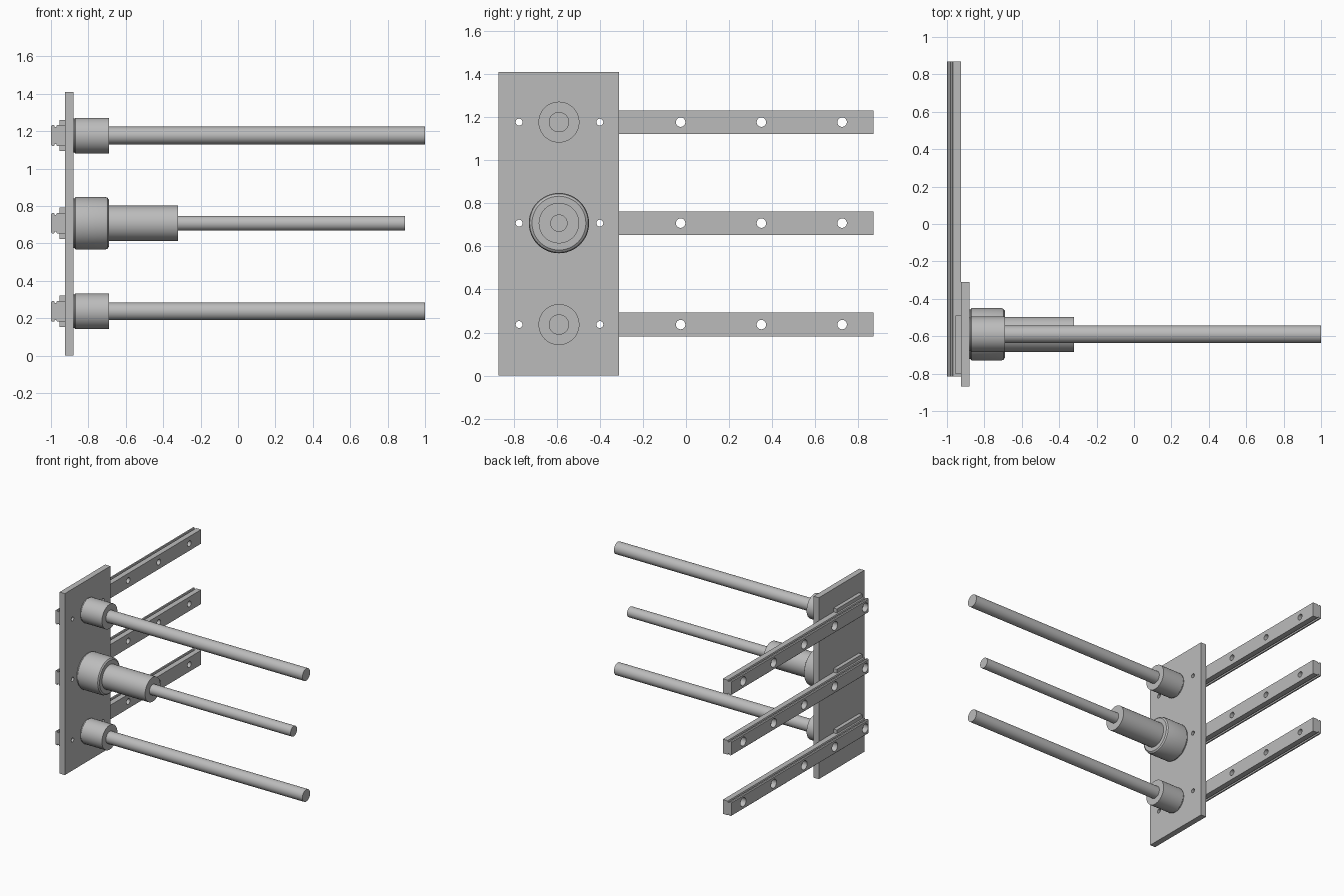
import bpy, bmesh, math
from mathutils import Matrix, Vector

cube = bpy.data.objects.get("Cube")
if cube:
    bpy.data.objects.remove(cube, do_unlink=True)

steel = bpy.data.materials.new("brushed_grey")
steel.use_nodes = True
GREY = (0.5, 0.5, 0.5, 1)
steel.diffuse_color = GREY
steel.node_tree.nodes["Principled BSDF"].inputs["Base Color"].default_value = GREY

AXIS_Y = -0.59
LEVELS = {"lower": 0.237, "middle": 0.708, "upper": 1.177}
HOLES = [-0.775 + 0.375 * i for i in range(5)]


def finish(name, bm):
    bmesh.ops.recalc_face_normals(bm, faces=bm.faces)
    mesh = bpy.data.meshes.new(name)
    bm.to_mesh(mesh)
    bm.free()
    mesh.materials.append(steel)
    obj = bpy.data.objects.new(name, mesh)
    bpy.context.collection.objects.link(obj)
    return obj


def activate(obj):
    bpy.ops.object.select_all(action='DESELECT')
    obj.select_set(True)
    bpy.context.view_layer.objects.active = obj


def box(name, low, high):
    bm = bmesh.new()
    low, high = Vector(low), Vector(high)
    matrix = Matrix.Translation((low + high) / 2) @ Matrix.Diagonal((*(high - low), 1))
    bmesh.ops.create_cube(bm, size=1, matrix=matrix)
    return finish(name, bm)


def turn(bm, profile, y, z, sides):
    """Revolve (x, radius) points around an axis parallel to x, capping both ends."""
    rings = []
    for x, r in profile:
        angles = [math.tau * i / sides for i in range(sides)]
        rings.append([bm.verts.new((x, y + r * math.cos(a), z + r * math.sin(a)))
                      for a in angles])
    for a, b in zip(rings, rings[1:]):
        for i in range(sides):
            j = (i + 1) % sides
            bm.faces.new((a[i], a[j], b[j], b[i]))
    bm.faces.new(rings[0])
    bm.faces.new(rings[-1])


def lathe(name, profile, z):
    bm = bmesh.new()
    turn(bm, profile, AXIS_Y, z, 48)
    obj = finish(name, bm)
    activate(obj)
    bpy.ops.object.shade_smooth_by_angle(angle=math.radians(35))
    return obj


def drill(obj, profile, spots):
    """Cut a turned hole at each (y, z) spot, then discard the cutter."""
    bm = bmesh.new()
    for y, z in spots:
        turn(bm, profile, y, z, 24)
    cutter = finish("hole_cutter", bm)
    cutter.hide_render = True
    activate(obj)
    mod = obj.modifiers.new("holes", 'BOOLEAN')
    mod.operation = 'DIFFERENCE'
    mod.solver = 'EXACT'
    mod.object = cutter
    bpy.ops.object.modifier_apply(modifier=mod.name)
    bpy.data.objects.remove(cutter, do_unlink=True)
    bpy.ops.object.shade_smooth_by_angle(angle=math.radians(35))


# Mounting plate with bolt holes
plate = box("mounting_plate", (-0.925, -0.87, 0), (-0.88, -0.31, 1.41))
drill(plate, [(-1.1, 0.016), (-0.8, 0.016)],
      [(y, z) for y in HOLES[:2] for z in LEVELS.values()])

# Grooved side of the rail section, as (x, half height)
RAIL_SIDE = [(-1, 0.049), (-0.994, 0.055), (-0.983, 0.055), (-0.98, 0.045),
             (-0.972, 0.045), (-0.968, 0.055), (-0.926, 0.055)]

for level, z in LEVELS.items():
    # Slide rail, extruded along y, with counterbored holes
    bm = bmesh.new()
    section = RAIL_SIDE + [(x, -h) for x, h in reversed(RAIL_SIDE)]
    face = bm.faces.new([bm.verts.new((x, -0.815, z + h)) for x, h in section])
    moved = bmesh.ops.extrude_face_region(bm, geom=[face])["geom"]
    bmesh.ops.translate(bm, vec=(0, 1.685, 0),
                        verts=[v for v in moved if isinstance(v, bmesh.types.BMVert)])
    rail = finish(level + "_rail", bm)
    drill(rail, [(-1.1, 0.034), (-0.96, 0.034), (-0.96, 0.022), (-0.8, 0.022)],
          [(y, z) for y in HOLES])

    # Carriage between rail and plate
    carriage = box(level + "_carriage", (-0.954, -0.803, z - 0.084), (-0.9245, -0.49, z + 0.084))
    drill(carriage, [(-1.1, 0.022), (-0.8, 0.022)], [(HOLES[0], z)])

    # Turned housing and rod
    if level == "middle":
        lathe("middle_housing", [(-0.885, 0.133), (-0.875, 0.133), (-0.868, 0.14),
                                 (-0.71, 0.14), (-0.698, 0.136), (-0.69, 0.125)], z)
        lathe("middle_sleeve", [(-0.7, 0.094), (-0.32, 0.094)], z)
        lathe("middle_rod", [(-0.33, 0.04), (0.893, 0.04)], z)
    else:
        lathe(level + "_housing", [(-0.885, 0.09), (-0.875, 0.09), (-0.87, 0.095),
                                   (-0.69, 0.095)], z)
        lathe(level + "_rod", [(-0.7, 0.047), (1, 0.047)], z)
